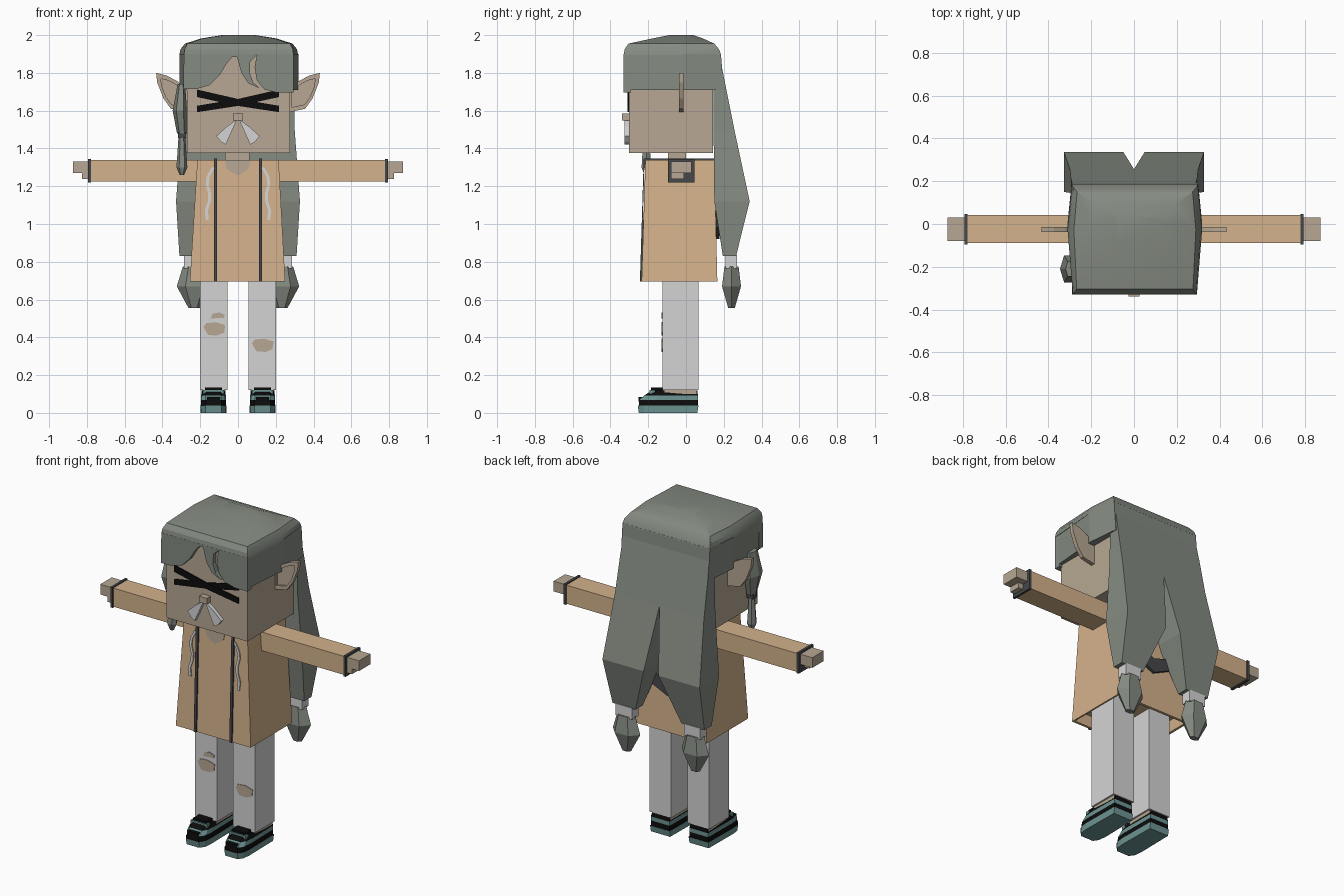
import bpy
import bmesh
from math import cos, sin, pi

if "Cube" in bpy.data.objects:
    bpy.data.objects.remove(bpy.data.objects["Cube"])


def material(name, r, g, b):
    """Flat material from 8-bit display values, stored as linear."""
    col = [((c / 255 + 0.055) / 1.055) ** 2.4 for c in (r, g, b)] + [1]
    m = bpy.data.materials.new(name)
    m.use_nodes = True
    m.diffuse_color = col
    m.node_tree.nodes["Principled BSDF"].inputs["Base Color"].default_value = col
    return m


HAIR = material("grey_green_hair", 133, 139, 130)
SKIN = material("tan_skin", 183, 167, 147)
COAT = material("tan_coat", 212, 178, 140)
PALE = material("pale_cloth", 212, 212, 212)
TRIM = material("dark_trim", 70, 71, 73)
BLACK = material("black", 12, 12, 12)
TEAL = material("teal_rubber", 108, 148, 146)


def finish(bm, name, mats, smooth=False):
    bmesh.ops.recalc_face_normals(bm, faces=bm.faces)
    me = bpy.data.meshes.new(name)
    bm.to_mesh(me)
    bm.free()
    for m in mats:
        me.materials.append(m)
    ob = bpy.data.objects.new(name, me)
    bpy.context.collection.objects.link(ob)
    if smooth:
        bpy.ops.object.select_all(action="DESELECT")
        ob.select_set(True)
        bpy.context.view_layer.objects.active = ob
        bpy.ops.object.shade_smooth_by_angle(angle=0.4)
    return ob


def loft(name, rings, mats, bands=None, smooth=False):
    """Skin a stack of rings; bands gives a material index per layer."""
    bm = bmesh.new()
    loops = [[bm.verts.new(p) for p in ring] for ring in rings]
    n = len(rings[0])
    for k, (a, b) in enumerate(zip(loops, loops[1:])):
        for i in range(n):
            f = bm.faces.new((a[i], a[(i + 1) % n], b[(i + 1) % n], b[i]))
            f.material_index = bands[k] if bands else 0
    bm.faces.new(loops[0])
    bm.faces.new(loops[-1]).material_index = bands[-1] if bands else 0
    return finish(bm, name, mats, smooth)


def rect(x0, x1, y0, y1, z):
    return [(x0, y0, z), (x1, y0, z), (x1, y1, z), (x0, y1, z)]


def oval(cx, cy, z, rx, ry, n=6):
    return [(cx + rx * cos(2 * pi * i / n), cy + ry * sin(2 * pi * i / n), z) for i in range(n)]


def box(name, x, y, z, mat):
    return loft(name, [rect(*x, *y, z[0]), rect(*x, *y, z[1])], [mat])


def plate(name, pts, y0, y1, mat, lean=0):
    """Extrude an x,z outline through y; lean tilts it forward going down."""
    rings = [[(x, y - lean * (1.34 - z), z) for x, z in pts] for y in (y0, y1)]
    return loft(name, rings, [mat])


def ribbon(path, w):
    return [(x - w, z) for x, z in path] + [(x + w, z) for x, z in reversed(path)]


def mirrored(pts, s):
    return [(s * x, z) for x, z in pts]


SIDES = (("left", 1), ("right", -1))

# Head, neck and face
box("head", (-.27, .275), (-.302, .142), (1.375, 1.9), SKIN)
box("neck", (-.07, .06), (-.095, 0), (1.3, 1.39), SKIN)
box("nose", (-.026, .026), (-.338, -.3), (1.548, 1.585), SKIN)
for side, s in SIDES:
    bar = [(-.217, 1.712), (-.217, 1.672), (0, 1.625), (.217, 1.592), (.217, 1.626), (0, 1.662)]
    plate(side + "_eye_bar", mirrored(bar, s), -.308 - .001 * s, -.301, BLACK)
    tuft = [(.005, 1.555), (.06, 1.515), (.115, 1.465), (.09, 1.435), (.065, 1.42), (.04, 1.475)]
    plate(side + "_moustache", mirrored(tuft, s), -.325, -.3, PALE)

# Pointed ears: a rim with a recessed inner face
ear = [(.26, 1.7), (.32, 1.755), (.375, 1.785), (.433, 1.8), (.428, 1.75),
       (.395, 1.665), (.355, 1.61), (.26, 1.59)]
for side, s in SIDES:
    inner = [(.345 + (x - .345) * .72, 1.69 + (z - 1.69) * .72) for x, z in ear]
    rings = [[(s * x, y, z) for x, z in o]
             for o, y in ((inner, -.026), (inner, -.038), (ear, -.038), (ear, -.014))]
    loft(side + "_ear", rings, [SKIN])


# Hair cap with domed top
def cap_ring(z, xf, xm, xb, y0, y1):
    ym = (y0 + y1) / 2 + .05
    half = [(xf, y0), (xm, ym), (xb, y1)]
    return [(x + .004, y, z) for x, y in half] + [(.004 - x, y, z) for x, y in half[::-1]]


loft("hair_sides", [cap_ring(1.71, .29, .315, .295, -.296, .2),
                    cap_ring(1.9, .29, .315, .295, -.296, .185)], [HAIR])
loft("hair_crown", [cap_ring(1.895, .29, .315, .295, -.33, .186),
                    cap_ring(1.925, .286, .308, .29, -.325, .175),
                    cap_ring(1.955, .272, .285, .27, -.305, .15),
                    cap_ring(1.982, .19, .2, .19, -.18, .09),
                    cap_ring(2.0, .08, .09, .08, -.09, .04)], [HAIR], smooth=True)
fringe = [(-.286, 1.9), (-.29, 1.715), (-.22, 1.715), (-.15, 1.735), (-.095, 1.79),
          (-.06, 1.85), (-.03, 1.885), (-.005, 1.885), (.018, 1.8), (.055, 1.745),
          (.115, 1.718), (.08, 1.75), (.062, 1.8), (.065, 1.86), (.1, 1.895),
          (.088, 1.83), (.1, 1.76), (.14, 1.712), (.21, 1.695), (.294, 1.695), (.294, 1.9)]
plate("fringe", fringe, -.33, -.29, HAIR)

# Back hair splitting into two tied tails
for side, s in SIDES:
    levels = [(1.93, 0, .285, .1, .17), (1.72, 0, .295, .146, .212), (1.5, 0, .3, .146, .256),
              (1.12, .05, .328, .15, .337), (.83, .155, .31, .195, .265)]
    loft(side + "_hair_tail", [rect(s * a, s * b, c, d, z) for z, a, b, c, d in levels], [HAIR])
    box(side + "_tail_tie", (s * .175, s * .285), (.208, .27), (.765, .835), PALE)
    loft(side + "_tail_end", [oval(s * .232, .241, z, r, q) for z, r, q in
                              ((.775, .06, .043), (.67, .092, .058), (.555, .03, .02))], [HAIR])

# Braid hanging beside the face
loft("side_lock", [oval(x, -.21, z, r, q) for z, x, r, q in
                   ((1.74, -.3, .02, .04), (1.6, -.308, .038, .072), (1.48, -.297, .026, .035))], [HAIR])
box("side_lock_tie", (-.318, -.276), (-.232, -.19), (1.455, 1.485), TRIM)
loft("side_lock_end", [oval(-.297, -.21, z, r, r) for z, r in
                       ((1.46, .018), (1.3, .029), (1.26, .012))], [HAIR])

# Open-bottomed coat
LEAN = .031
loft("coat", [rect(-.23, .23, -.21, .14, .76), rect(-.24, .24, -.22, .15, .695),
              rect(-.255, .25, -.235, .166, .695), rect(-.215, .215, -.215, .15, 1.34)], [COAT])
plate("neckline", [(-.07, 1.34), (-.06, 1.29), (0, 1.255), (.055, 1.29), (.065, 1.34)],
      -.219, -.21, SKIN, LEAN)
plate("back_hem", [(-.2, 1.1), (-.13, .98), (0, .92), (.13, .98), (.2, 1.1), (.1, 1.04),
                   (0, 1.01), (-.1, 1.04)], .14, .168, TRIM, -.023)
cord = [(.132, 1.3), (.158, 1.25), (.163, 1.21), (.15, 1.16), (.152, 1.12), (.168, 1.07), (.162, 1.02)]
for side, s in SIDES:
    plate(side + "_piping", ribbon([(s * .12, 1.345), (s * .12, .695)], .008), -.224, -.21, TRIM, LEAN)
    box(side + "_shoulder_piping", (s * .12 - .008, s * .12 + .008), (-.222, .152), (1.335, 1.347), TRIM)
    plate(side + "_drawstring", mirrored(ribbon(cord, .008), s), -.222, -.21, PALE, LEAN)

# Arms, cuffs and hands
for side, s in SIDES:
    box(side + "_sleeve", (s * .19, s * .785), (-.09, .042), (1.225, 1.338), COAT)
    box(side + "_cuff", (s * .778, s * .793), (-.096, .046), (1.219, 1.344), TRIM)
    box(side + "_hand", (s * .78, s * .873), (-.08, .03), (1.27, 1.332), SKIN)
    box(side + "_thumb", (s * .78, s * .825), (-.08, -.01), (1.238, 1.275), SKIN)

# Legs with torn knees
tear = [(-.055, .01), (-.04, .03), (.01, .035), (.035, .028), (.06, .02), (.055, -.02),
        (.02, -.035), (-.03, -.033)]
for side, s, cz in (("left", 1, .358), ("right", -1, .445)):
    box(side + "_trouser_leg", (s * .055, s * .202), (-.125, .065), (.12, .8), PALE)
    box(side + "_ankle", (s * .065, s * .192), (-.115, .055), (.1, .121), SKIN)
    plate(side + "_knee_tear", [(s * .128 + x, cz + z) for x, z in tear], -.129, -.12, SKIN)
plate("upper_knee_tear", [(-.145, .5), (-.135, .525), (-.1, .532), (-.07, .52), (-.075, .503)],
      -.129, -.12, SKIN)


# Layered shoes
def shoe_ring(cx, z, w, y0, y1):
    half = [(w * .62, y0), (w * .92, y0 + .03), (w, y0 + .08), (w * .95, y1)]
    return [(cx + x, y, z) for x, y in half] + [(cx - x, y, z) for x, y in half[::-1]]


for side, s in SIDES:
    cx = s * .13
    levels = [(0, .068, -.25, .06), (.038, .07, -.255, .066), (.038, .067, -.25, .063),
              (.068, .067, -.247, .063), (.092, .066, -.222, .063), (.118, .06, -.18, .06)]
    loft(side + "_shoe", [shoe_ring(cx, *v) for v in levels], [TEAL, BLACK], [0, 1, 1, 0, 1])
    box(side + "_shoe_tongue", (cx - .045, cx + .045), (-.185, -.12), (.1, .134), BLACK)
    box(side + "_shoe_strap", (cx - .055, cx + .055), (-.192, -.165), (.1, .122), TEAL)
    box(side + "_toe_cap", (cx - .035, cx + .035), (-.251, -.21), (.06, .085), BLACK)
